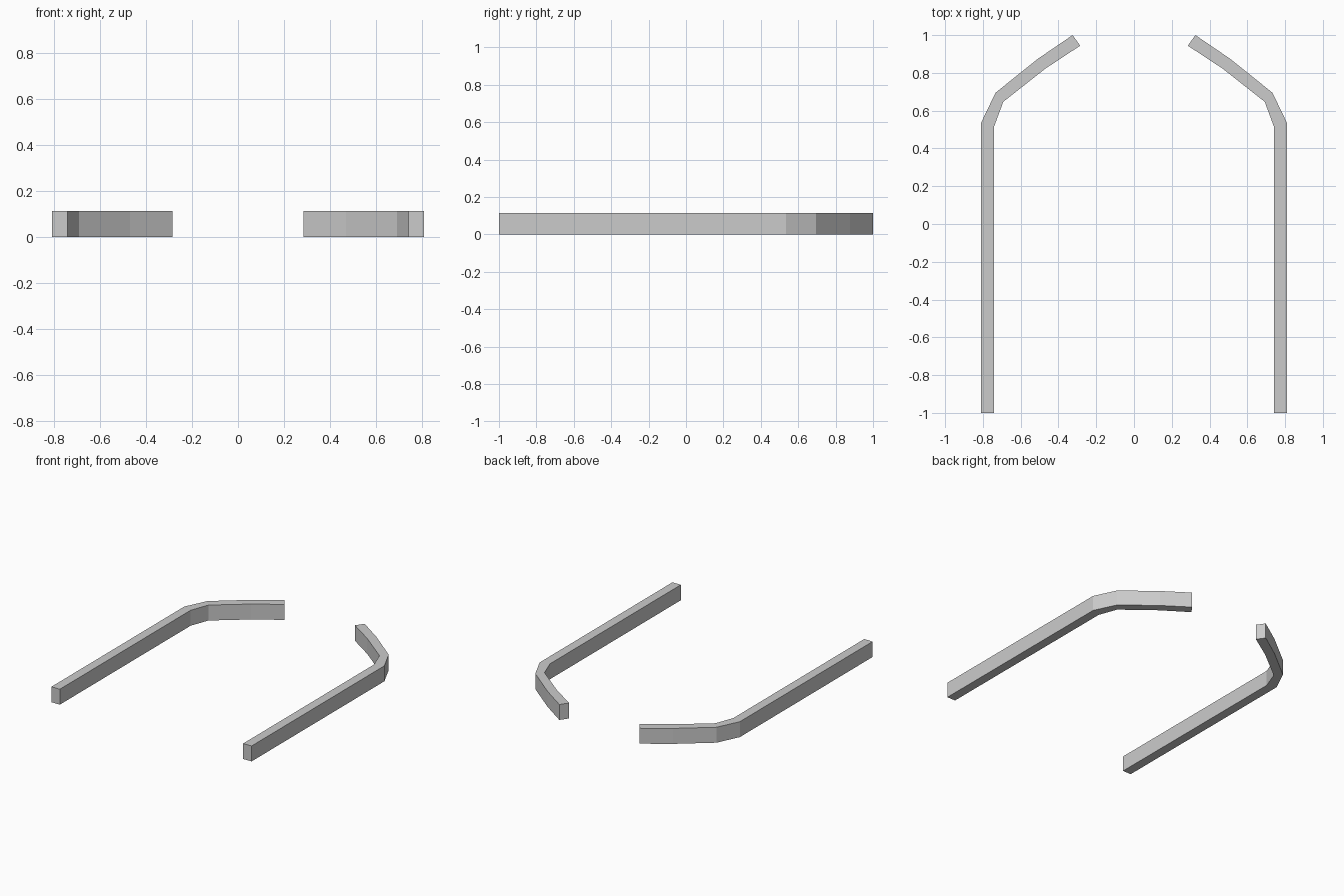
import bpy, bmesh

if "Cube" in bpy.data.objects:
    bpy.data.objects.remove(bpy.data.objects["Cube"])

HEIGHT = 0.113
# Plan of the right rail: outer and inner edge, front to back
OUTER = [(0.81, -1.0), (0.81, 0.535), (0.733, 0.695), (0.507, 0.876), (0.325, 1.0)]
INNER = [(0.742, -1.0), (0.742, 0.512), (0.692, 0.647), (0.47, 0.822), (0.285, 0.944)]


def make_rail(name, side):
    bm = bmesh.new()
    out = [bm.verts.new((side * x, y, 0)) for x, y in OUTER]
    inn = [bm.verts.new((side * x, y, 0)) for x, y in INNER]
    # One quad per straight section, then extruded up
    for i in range(len(out) - 1):
        bm.faces.new((out[i], out[i + 1], inn[i + 1], inn[i]))
    ext = bmesh.ops.extrude_face_region(bm, geom=bm.faces[:], use_keep_orig=True)
    top = [g for g in ext["geom"] if isinstance(g, bmesh.types.BMVert)]
    bmesh.ops.translate(bm, verts=top, vec=(0, 0, HEIGHT))
    bmesh.ops.recalc_face_normals(bm, faces=bm.faces[:])
    mesh = bpy.data.meshes.new(name)
    bm.to_mesh(mesh)
    bm.free()
    bpy.context.collection.objects.link(bpy.data.objects.new(name, mesh))


# Mirrored pair of bent rails
make_rail("right_rail", 1)
make_rail("left_rail", -1)
